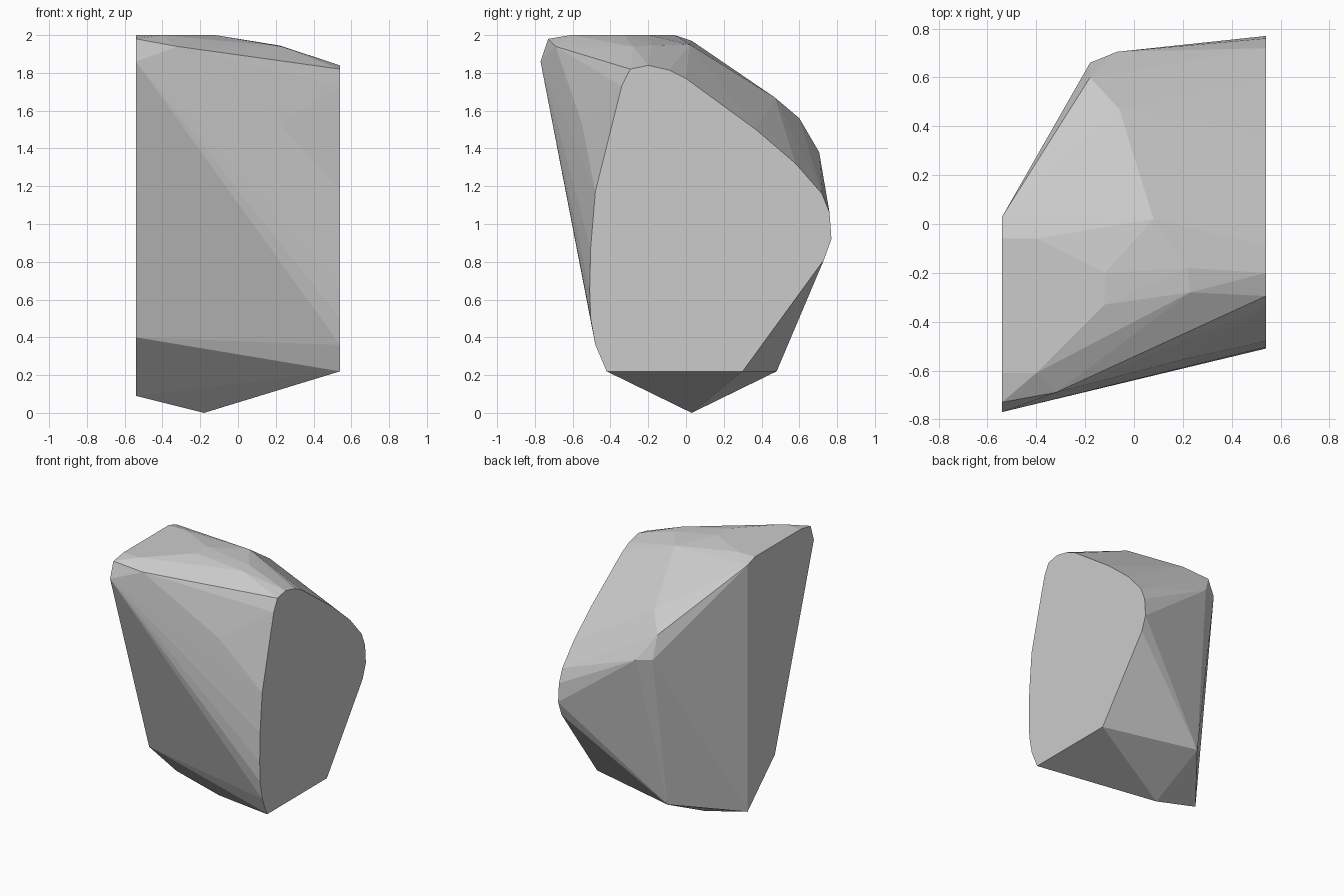
import bpy, bmesh

if "Cube" in bpy.data.objects:
    bpy.data.objects.remove(bpy.data.objects["Cube"])

# flat cut end on the right: outline as (y, z)
right_end = [(-.42, .22), (-.48, .36), (-.505, .5), (-.51, .65), (-.505, .87),
             (-.48, 1.17), (-.34, 1.73), (-.295, 1.82), (-.2, 1.84), (-.09, 1.815),
             (0, 1.77), (.37, 1.5), (.58, 1.32), (.72, 1.16), (.76, 1.06),
             (.77, .92), (.73, .81), (.3, .22)]

# flat cut end on the left: outline as (y, z)
left_end = [(-.3, .4), (-.77, 1.86), (-.73, 1.98), (-.61, 2), (-.06, 2),
            (.03, 1.97), (.03, .09)]

# chipped corners between the two ends
chips = [(-.18, .03, 0), (-.18, .48, .22),                      # underside
         (-.18, .66, 1.39), (-.18, .60, 1.56), (-.07, .705, 1.38),  # back
         (-.06, .47, 1.67),
         (-.4, -.06, 2), (-.12, -.2, 2), (-.12, -.33, 2), (-.4, -.61, 2),  # top
         (.23, -.28, 1.94), (.22, -.18, 1.945), (.08, .02, 1.95),
         (-.32, -.69, 1.94), (.22, -.55, 1.53)]                 # front

points = ([(.54, y, z) for y, z in right_end] +
          [(-.54, y, z) for y, z in left_end] + chips)

# boulder: faceted hull around the chipped corners
bm = bmesh.new()
for p in points:
    bm.verts.new(p)
res = bmesh.ops.convex_hull(bm, input=bm.verts[:])
loose = [v for v in bm.verts if not v.link_faces]
bmesh.ops.delete(bm, geom=loose, context='VERTS')
bmesh.ops.dissolve_limit(bm, angle_limit=.01, verts=bm.verts[:], edges=bm.edges[:])
bmesh.ops.recalc_face_normals(bm, faces=bm.faces[:])

mesh = bpy.data.meshes.new("boulder")
bm.to_mesh(mesh)
bm.free()
bpy.context.collection.objects.link(bpy.data.objects.new("boulder", mesh))
